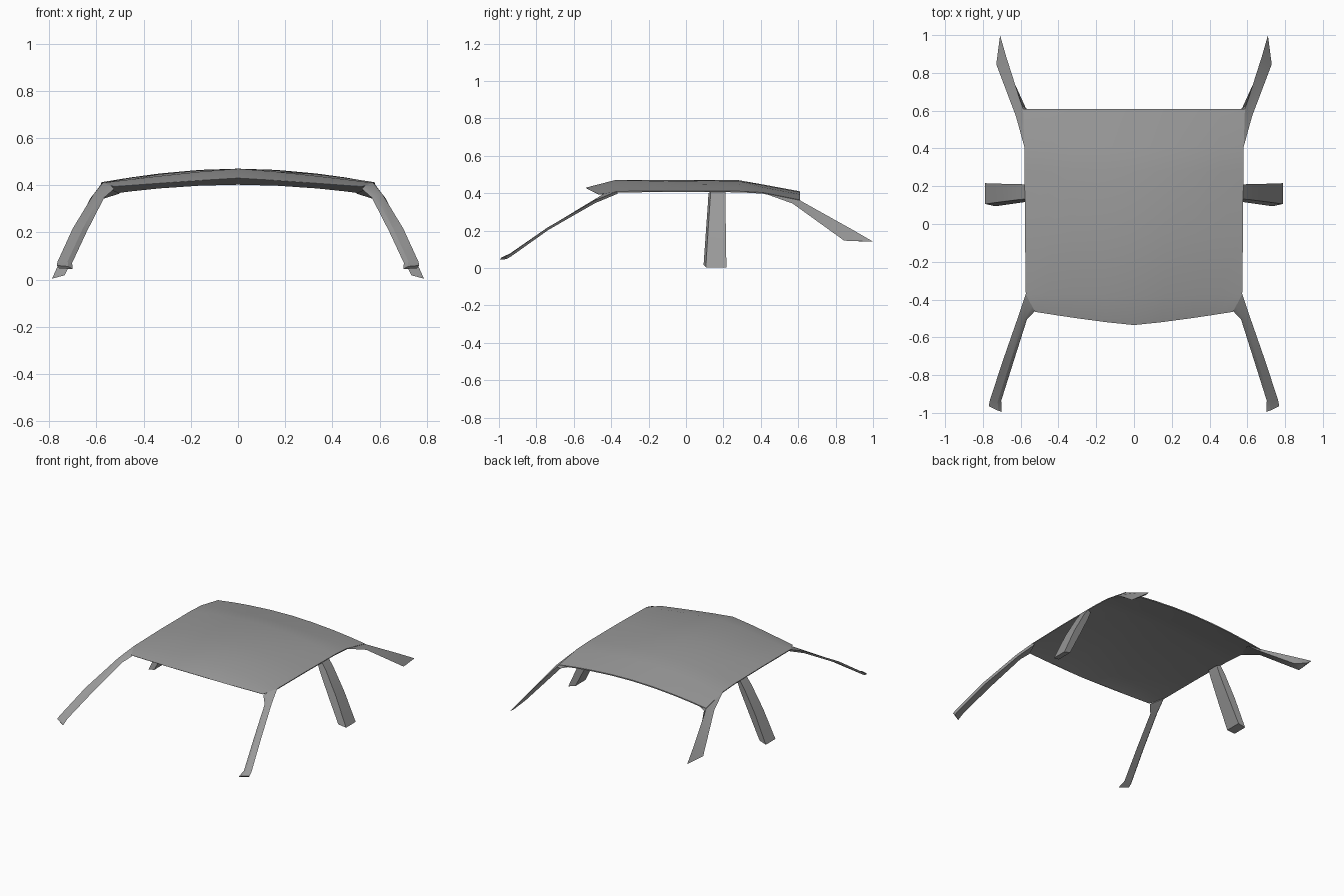
import bpy, bmesh
from math import radians

cube = bpy.data.objects.get("Cube")
if cube:
    bpy.data.objects.remove(cube, do_unlink=True)

grey = bpy.data.materials.new("plain grey")
grey.use_nodes = True
COLOUR = (0.32, 0.32, 0.32, 1)
grey.diffuse_color = COLOUR
grey.node_tree.nodes["Principled BSDF"].inputs["Base Color"].default_value = COLOUR


def loft(name, rings):
    """Skin closed rings of points into a capped solid."""
    bm = bmesh.new()
    grid = [[bm.verts.new(p) for p in ring] for ring in rings]
    n = len(grid[0])
    for a, b in zip(grid, grid[1:]):
        for i in range(n):
            j = (i + 1) % n
            bm.faces.new((a[i], a[j], b[j], b[i]))
    bm.faces.new(grid[0][::-1])
    bm.faces.new(grid[-1])
    bmesh.ops.recalc_face_normals(bm, faces=bm.faces)
    mesh = bpy.data.meshes.new(name)
    bm.to_mesh(mesh)
    bm.free()
    mesh.materials.append(grey)
    ob = bpy.data.objects.new(name, mesh)
    bpy.context.collection.objects.link(ob)
    bpy.ops.object.select_all(action='DESELECT')
    ob.select_set(True)
    bpy.context.view_layer.objects.active = ob
    bpy.ops.object.shade_smooth_by_angle(angle=radians(30))


def pair(name, rings):
    for side, s in (("left", 1), ("right", -1)):
        loft(f"{side}_{name}", [[(s * x, y, z) for x, y, z in ring] for ring in rings])


# Roof panel: half width, centre y, edge y, centre z, edge z, thickness, crown power
stations = [
    (0.525, -0.535, -0.465, 0.430, 0.394, 0.002, 1.1),
    (0.573, -0.38, -0.37, 0.470, 0.410, 0.006, 1.2),
    (0.577, -0.05, -0.05, 0.470, 0.413, 0.006, 1.6),
    (0.579, 0.28, 0.28, 0.470, 0.411, 0.006, 1.9),
    (0.581, 0.41, 0.41, 0.447, 0.404, 0.006, 1.9),
    (0.587, 0.61, 0.61, 0.410, 0.364, 0.008, 1.9),
]
steps = (-1, -0.78, -0.57, -0.28, 0, 0.28, 0.57, 0.78, 1)
roof = []
for half, yc, ye, zc, ze, thick, power in stations:
    top = [(half * t, yc + (ye - yc) * abs(t) ** 1.2,
            zc + (ze - zc) * abs(t) ** power) for t in steps]
    roof.append(top + [(x, y, z - thick) for x, y, z in reversed(top)])
loft("roof_panel", roof)

# Front pillars: broad outer face folded over to a narrow inner strip
front = []
for a, b in [
    ((0.573, -0.37, 0.410), (0.525, -0.465, 0.394)),
    ((0.613, -0.49, 0.360), (0.567, -0.51, 0.357)),
    ((0.70, -0.74, 0.217), (0.64, -0.74, 0.215)),
    ((0.765, -0.94, 0.075), (0.703, -0.94, 0.08)),
    ((0.768, -0.965, 0.06), (0.70, -0.998, 0.054)),
]:
    fold = [p + (q - p) * 0.7 for p, q in zip(a, b)]
    front.append([a, fold, (b[0], b[1] + 0.004, b[2] - 0.010),
                  (a[0] - 0.010, a[1] + 0.006, a[2] - 0.012)])
pair("front_pillar", front)

# Middle pillars: outer x, inner x, front y, rear y, outer z, inner z
middle = []
for xo, xi, yf, yr, zo, zi in [
    (0.578, 0.55, 0.12, 0.21, 0.408, 0.40),
    (0.612, 0.572, 0.117, 0.211, 0.36, 0.345),
    (0.70, 0.648, 0.106, 0.213, 0.20, 0.19),
    (0.788, 0.735, 0.094, 0.216, 0.004, 0.018),
]:
    middle.append([(xo, yf + 0.012, zo), (xo, yr, zo), (xi, yr - 0.005, zi), (xi, yf, zi)])
pair("middle_pillar", middle)

# Rear pillars: wedges with a low outer edge, a high rear edge and an
# inner edge that spreads into a gusset under the roof corner
pair("rear_pillar", [
    [(0.581, 0.41, 0.402), (0.587, 0.61, 0.362), (0.50, 0.585, 0.365)],
    [(0.625, 0.57, 0.345), (0.593, 0.625, 0.353), (0.572, 0.612, 0.342)],
    [(0.729, 0.845, 0.147), (0.678, 0.89, 0.205), (0.682, 0.855, 0.175)],
    [(0.726, 0.87, 0.145), (0.709, 0.999, 0.142), (0.705, 0.96, 0.142)],
])
